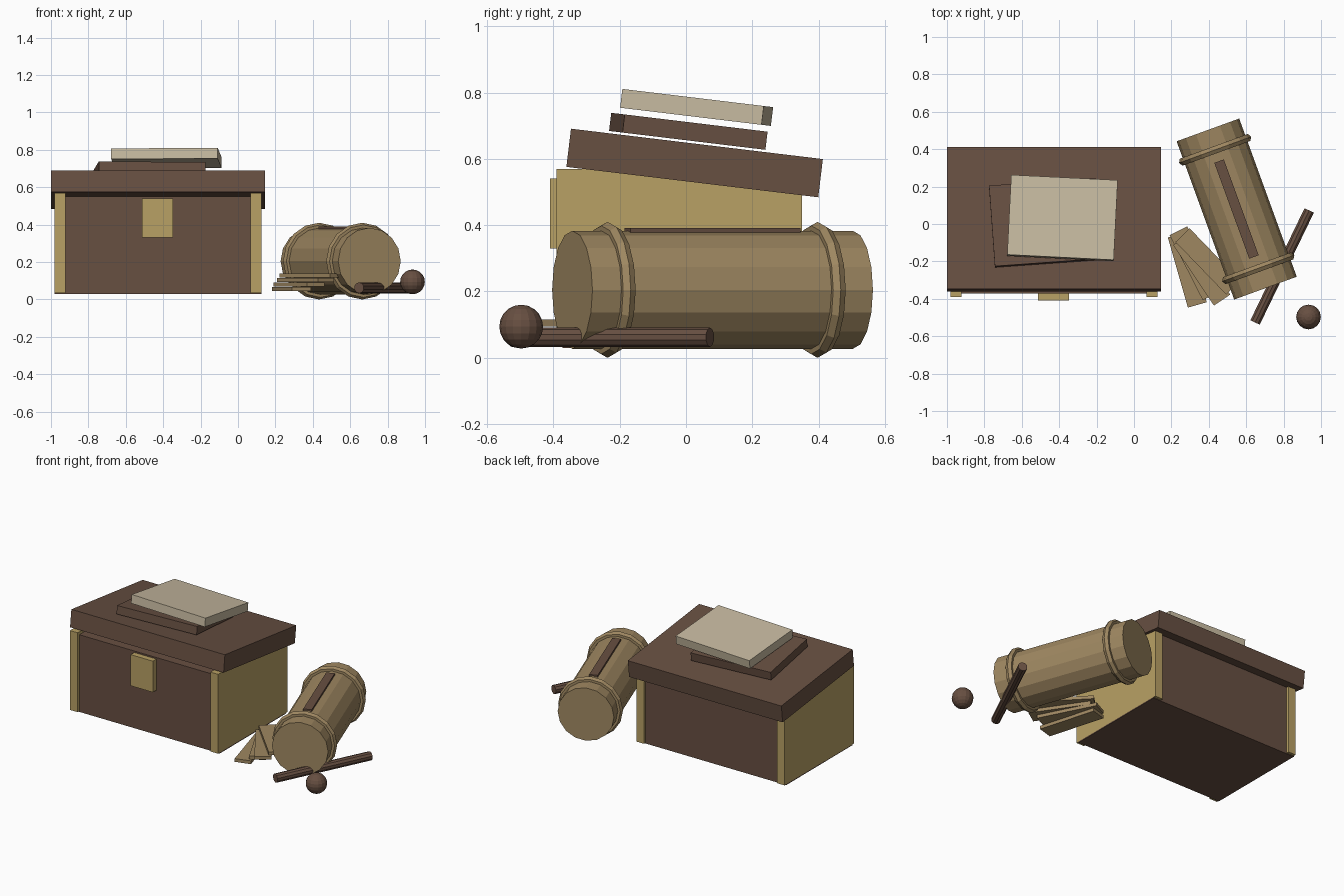
import bpy, math
from mathutils import Matrix, Vector

if "Cube" in bpy.data.objects:
    bpy.data.objects.remove(bpy.data.objects["Cube"])

def mat(name, r, g, b):
    m = bpy.data.materials.new(name)
    m.diffuse_color = tuple(c ** 2.2 for c in (r, g, b)) + (1,)
    m.use_nodes = True
    m.node_tree.nodes["Principled BSDF"].inputs["Base Color"].default_value = m.diffuse_color
    return m

BROWN = mat("dark_brown_wood", 0.405, 0.315, 0.265)
GOLD = mat("gold_trim", 0.72, 0.625, 0.395)
TAN = mat("tan_wood", 0.615, 0.525, 0.38)
PAPER = mat("parchment", 0.77, 0.72, 0.62)

def finish(name, m):
    ob = bpy.context.object
    ob.name = name
    ob.data.materials.append(m)
    return ob

def box(name, center, size, m, tilt=0.0, turn=0.0):
    """Box turned about its own z, then tilted about x."""
    bpy.ops.mesh.primitive_cube_add(size=1)
    ob = finish(name, m)
    ob.data.transform(Matrix.Diagonal((*size, 1)))
    ob.matrix_world = (Matrix.Translation(center) @ Matrix.Rotation(tilt, 4, 'X')
                       @ Matrix.Rotation(turn, 4, 'Z'))
    return ob

def span(name, lo, hi, m):
    """Axis-aligned box between two corners."""
    lo, hi = Vector(lo), Vector(hi)
    return box(name, (lo + hi) / 2, hi - lo, m)

# Chest: body, floor, gold side panels, latch
span("chest_body", (-0.93, -0.372, 0.035), (0.075, 0.332, 0.55), BROWN)
span("chest_floor", (-0.98, -0.372, 0.03), (0.125, 0.332, 0.037), BROWN)
for side, x in (("left", -0.98), ("right", 0.068)):
    span("side_panel_" + side, (x, -0.39, 0.035), (x + 0.057, 0.35, 0.57), GOLD)
span("latch", (-0.513, -0.41, 0.33), (-0.348, -0.37, 0.54), GOLD)

# Sloping lid with two books on it
TILT = -0.12
box("lid", (-0.4275, 0.026, 0.5875), (1.145, 0.765, 0.116), BROWN, TILT)
box("lower_book", (-0.475, 0.007, 0.683), (0.57, 0.435, 0.055), BROWN, TILT, 0.072)
box("upper_book", (-0.3825, 0.032, 0.755), (0.57, 0.43, 0.057), PAPER, TILT, -0.05)

# Barrel lying on its side, with hoops and a slot strip on top
C = Vector((0.549, 0.08, 0.205))
TURN = math.radians(20)
LAY = Matrix.Rotation(TURN, 4, 'Z') @ Matrix.Rotation(math.pi / 2, 4, 'X')
bpy.ops.mesh.primitive_cylinder_add(vertices=16, radius=0.178, depth=0.9)
finish("barrel", TAN).matrix_world = Matrix.Translation(C) @ LAY
for end, d in (("front", 0.337), ("back", -0.337)):
    bpy.ops.mesh.primitive_torus_add(major_segments=16, minor_segments=6,
                                     major_radius=0.182, minor_radius=0.023)
    finish("hoop_" + end, TAN).matrix_world = (
        Matrix.Translation(C) @ LAY @ Matrix.Translation((0, 0, d)))
box("barrel_strip", (0.548, 0.08, 0.374), (0.054, 0.545, 0.034), BROWN, 0, TURN)

# Fan of stacked planks
for i, (x, y, deg) in enumerate(((0.285, -0.245, 16), (0.326, -0.21, 27),
                                 (0.362, -0.245, 34), (0.395, -0.20, 44))):
    box("plank_%d" % (i + 1), (x, y, 0.057 + 0.024 * i), (0.105, 0.39, 0.022),
        TAN, 0, math.radians(deg))

# Loose stick and ball
bpy.ops.mesh.primitive_cylinder_add(vertices=10, radius=0.029, depth=0.665)
finish("stick", BROWN).matrix_world = (
    Matrix.Translation((0.792, -0.227, 0.062))
    @ Matrix.Rotation(math.radians(-25.8), 4, 'Z') @ Matrix.Rotation(math.pi / 2, 4, 'X'))
bpy.ops.mesh.primitive_uv_sphere_add(segments=16, ring_count=10, radius=0.066,
                                     location=(0.933, -0.497, 0.094))
finish("ball", BROWN)
